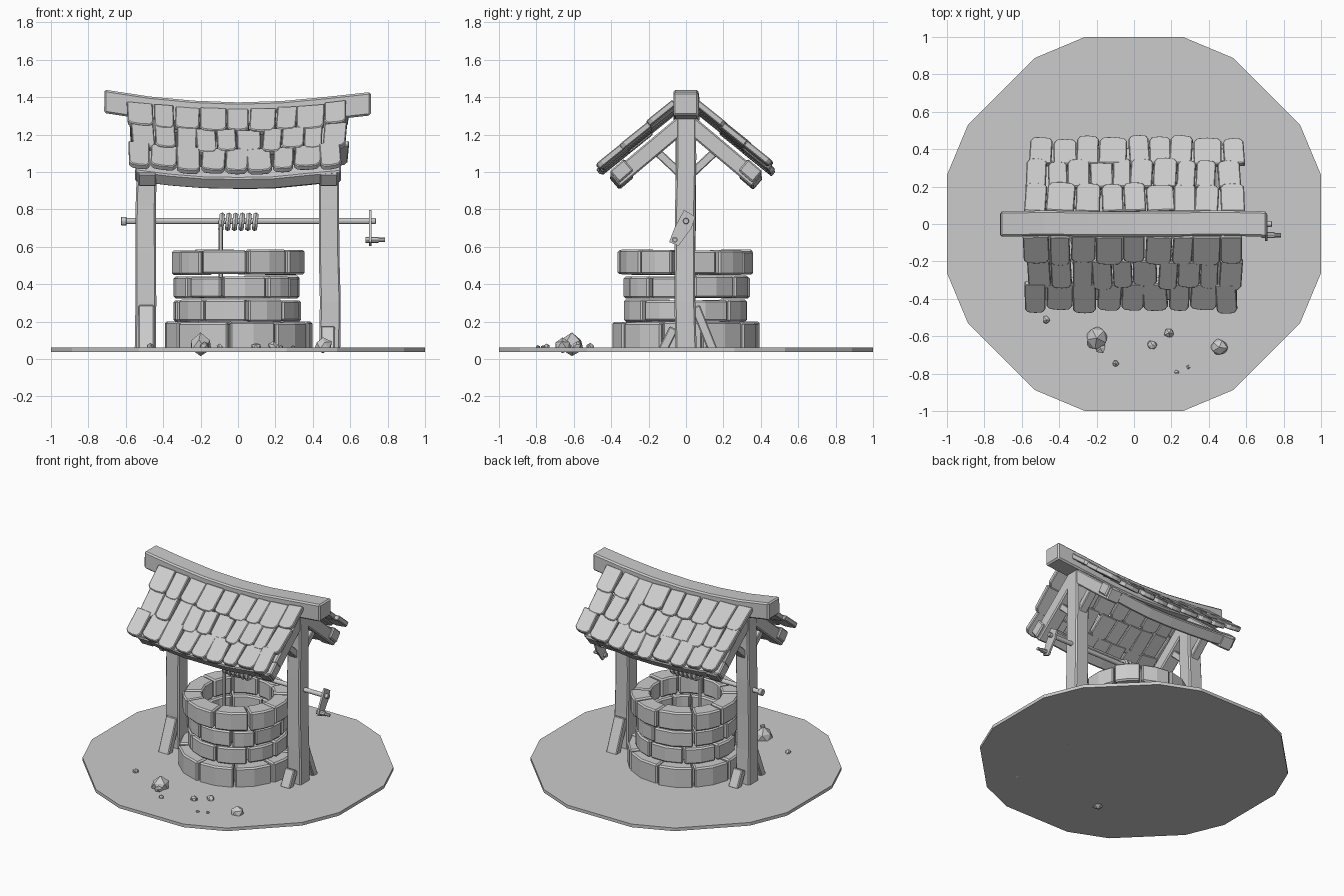
import bpy, bmesh, math, random
from mathutils import Vector, Matrix

if "Cube" in bpy.data.objects:
    bpy.data.objects.remove(bpy.data.objects["Cube"])

random.seed(4)
R = random.uniform


def make(name, solids, bevel=0.0, rot=False):
    """Each solid is a list of equal-length point rings, skinned and capped."""
    bm = bmesh.new()
    for rings in solids:
        vs = [[bm.verts.new(p) for p in r] for r in rings]
        n = len(vs[0])
        for a, b in zip(vs, vs[1:]):
            for i in range(n):
                j = (i + 1) % n
                bm.faces.new((a[i], a[j], b[j], b[i]))
        bm.faces.new(vs[0])
        bm.faces.new(vs[-1])
    if rot:
        bm.transform(Matrix.Rotation(math.pi, 4, 'Z'))
    bmesh.ops.recalc_face_normals(bm, faces=bm.faces)
    me = bpy.data.meshes.new(name)
    bm.to_mesh(me)
    bm.free()
    ob = bpy.data.objects.new(name, me)
    bpy.context.collection.objects.link(ob)
    if bevel:
        m = ob.modifiers.new("bevel", 'BEVEL')
        m.width, m.segments, m.limit_method = bevel, 1, 'ANGLE'
        m.angle_limit = math.radians(40)
    return ob


def sag(x, depth):
    return depth * (1 - min(1, (x / 0.7) ** 2))


def bar(p0, p1, w, h, up=(0, 0, 1), segs=1, depth=0.0, jit=0.0, taper=1.0):
    """Rectangular timber from p0 to p1, optionally sagging."""
    p0, p1 = Vector(p0), Vector(p1)
    d = (p1 - p0).normalized()
    s = d.cross(Vector(up)).normalized()
    u = s.cross(d)
    rings = []
    for i in range(segs + 1):
        t = i / segs
        c = p0.lerp(p1, t) + s * R(-jit, jit) + u * R(-jit, jit)
        c.z -= sag(c.x, depth)
        k = 1 + (taper - 1) * t
        rings.append([c + s * a * w * k / 2 + u * b * h * k / 2
                      for a, b in ((-1, -1), (1, -1), (1, 1), (-1, 1))])
    return rings


def rod(p0, p1, r, n=8):
    p0, p1 = Vector(p0), Vector(p1)
    q = (p1 - p0).to_track_quat('Z', 'Y')
    return [[c + q @ Vector((r * math.cos(2 * math.pi * i / n), r * math.sin(2 * math.pi * i / n), 0))
             for i in range(n)] for c in (p0, p1)]


# Ground slab: uneven 16-sided disc
angs = [math.radians(q * 90 + a) for q in range(4) for a in (14.6, 30.8, 59.2, 75.4)]
make("ground", [[[(1.034 * math.cos(a), 1.034 * math.sin(a), z) for a in angs] for z in (0.037, 0.06)]])


# Well wall: four courses of irregular stone blocks
def course(name, z0, z1, r, rin, n, start):
    solids = []
    cuts = [start + 2 * math.pi * (i + R(-0.17, 0.17)) / n for i in range(n)]
    cuts.append(cuts[0] + 2 * math.pi)
    for a0, a1 in zip(cuts, cuts[1:]):
        g = 0.006 / r
        ro, top, low = r + R(-0.008, 0.008), z1 + R(-0.006, 0.003), z0 + R(-0.002, 0.004)
        rings = []
        for k in range(3):
            a = a0 + g + (a1 - a0 - 2 * g) * k / 2
            rings.append([(q * math.cos(a), q * math.sin(a), z)
                          for q, z in ((rin, low), (ro, low), (ro, top), (rin, top))])
        solids.append(rings)
    make(name, solids, 0.01)


course("base_stones", 0.045, 0.2, 0.392, 0.245, 9, 0.3)
course("lower_wall_stones", 0.2, 0.317, 0.338, 0.24, 9, 0.65)
course("upper_wall_stones", 0.325, 0.443, 0.338, 0.24, 9, 0.2)
course("rim_stones", 0.45, 0.583, 0.362, 0.238, 10, 0.45)

# Ridge beam and the two posts
make("ridge_beam", [bar((-0.715, 0.003, 1.374), (0.71, 0.003, 1.368), 0.135, 0.125,
                        segs=6, depth=0.062, jit=0.004)], 0.01)
for s, side in ((-1, "left"), (1, "right")):
    make(side + "_post", [bar((s * 0.492, -0.003, 0.05), (s * 0.488, 0, 1.33), 0.113, 0.113,
                              (0, 1, 0), 5, jit=0.004, taper=0.93)], 0.009)

# Half of everything, repeated by turning 180 degrees
d = Vector((0, -0.76, -0.65)).normalized()
nrm = Vector((0, -0.65, 0.76)).normalized()
for rot, side in ((False, "front"), (True, "back")):
    # Rafters, eave beam, roof braces
    make(side + "_rafters", [bar((x, -0.01, 1.265), (x, -0.38, 0.955), 0.1, 0.09, nrm)
                             for x in (-0.485, 0.485)], 0.008, rot)
    make(side + "_eave_beam", [bar((-0.55, -0.345, 1.035), (0.55, -0.345, 1.035), 0.1, 0.08, nrm,
                                   6, 0.068, 0.003)], 0.008, rot)
    make(side + "_roof_braces", [bar((x, -0.03, 0.99), (x, -0.2, 1.15), 0.06, 0.045)
                                 for x in (-0.485, 0.485)], 0.005, rot)
    # Foot braces: a tall leaning plank and a short stub
    make(side + "_foot_plank", [bar((-0.49, -0.145, 0.045), (-0.49, -0.05, 0.28), 0.085, 0.05,
                                    (0, -1, 0))], 0.006, rot)
    make(side + "_foot_stub", [bar((0.48, -0.125, 0.045), (0.48, -0.065, 0.165), 0.075, 0.05,
                                   (0, -1, 0))], 0.006, rot)
    # Roof tiles: three overlapping rows with clipped lower corners
    tiles = []
    td = Vector((0, -0.78, -0.625)).normalized()
    tn = Vector((0, -0.625, 0.78)).normalized()
    for y, z, x0, x1, cnt in ((-0.215, 1.285, -0.59, 0.58, 9),
                              (-0.345, 1.172, -0.565, 0.575, 10),
                              (-0.468, 1.07, -0.585, 0.555, 9)):
        w = (x1 - x0) / cnt
        edges = [x0 + w * (i + (R(-0.12, 0.12) if 0 < i < cnt else 0)) for i in range(cnt + 1)]
        for a, b in zip(edges, edges[1:]):
            c, h = (a + b) / 2, (b - a) / 2 - 0.002
            L, tw, lift = 0.185, R(-0.06, 0.06), R(-0.004, 0.007)
            end = R(-0.012, 0.014)
            shape = ((-h, -L), (h, -L), (h, end - 0.03), (h * 0.72, end - 0.004), (0, end),
                     (-h * 0.75, end - 0.006), (-h, end - 0.026))
            rings = []
            for t in (-0.034, 0):
                ring = []
                for px, pl in shape:
                    p = Vector((c + px - tw * pl, y, z)) + td * (pl + tw * px) + tn * (t + lift)
                    p.z -= sag(c + px * 0.9, 0.06)
                    ring.append(p)
                rings.append(ring)
            tiles.append(rings)
    make(side + "_roof_tiles", tiles, 0.005, rot)

# Windlass axle with end caps
make("axle", [rod((-0.6, 0, 0.737), (0.715, 0, 0.737), 0.017),
              rod((-0.625, 0, 0.737), (-0.595, 0, 0.737), 0.024),
              rod((0.69, 0, 0.737), (0.737, 0, 0.737), 0.017)], 0.003)

# Rope coils around the axle and the hanging rope
for i in range(6):
    bpy.ops.mesh.primitive_torus_add(major_segments=14, minor_segments=6, major_radius=0.034,
                                     minor_radius=0.016, location=(-0.088 + i * 0.036, 0, 0.733),
                                     rotation=(0, math.pi / 2 + 0.1, 0))
    bpy.context.object.name = "rope_coil"
make("hanging_rope", [rod((-0.092, -0.03, 0.74), (-0.092, -0.03, 0.35), 0.013, 6)])

# Crank plate and handle
plate = [(-0.01, 0.797), (0.05, 0.76), (0.03, 0.7), (-0.04, 0.604), (-0.09, 0.625), (-0.062, 0.7)]
make("crank_plate", [[[(x, y, z) for y, z in plate] for x in (0.7, 0.713)]])
make("crank_handle", [rod((0.683, -0.06, 0.637), (0.785, -0.06, 0.637), 0.011),
                      rod((0.683, -0.06, 0.637), (0.75, -0.06, 0.637), 0.016)])

# Scattered rocks
for x, y, r in ((-0.2, -0.61, 0.068), (-0.18, -0.665, 0.03), (-0.468, -0.512, 0.022),
                (0.188, -0.582, 0.029), (0.097, -0.645, 0.026), (0.455, -0.66, 0.05),
                (-0.098, -0.747, 0.019), (0.228, -0.793, 0.014), (0.292, -0.765, 0.012)):
    bm = bmesh.new()
    bmesh.ops.create_icosphere(bm, subdivisions=1, radius=r)
    for v in bm.verts:
        v.co *= R(0.82, 1.15)
        v.co.z *= 0.85
    bm.transform(Matrix.Translation((x, y, 0.06 + r * 0.25)) @ Matrix.Rotation(R(0, 6), 4, 'Z'))
    me = bpy.data.meshes.new("rock")
    bm.to_mesh(me)
    bm.free()
    bpy.context.collection.objects.link(bpy.data.objects.new("rock", me))
